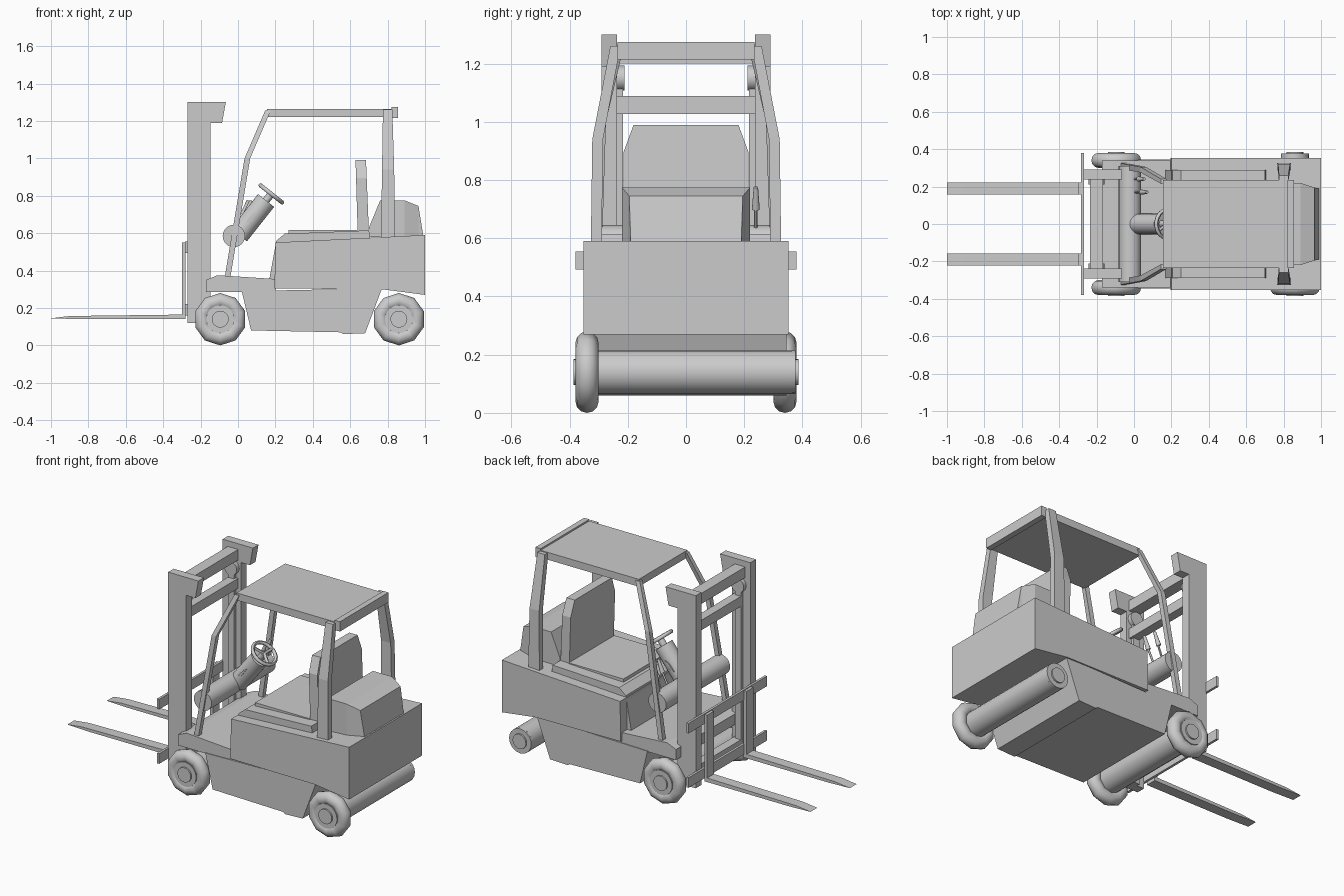
import bpy
import bmesh
import math
from mathutils import Vector, Matrix

default_cube = bpy.data.objects.get("Cube")
if default_cube:
    bpy.data.objects.remove(default_cube, do_unlink=True)

# One grey finish for the whole machine
grey = bpy.data.materials.new("plain_grey")
grey.use_nodes = True
grey.diffuse_color = (0.6, 0.6, 0.6, 1)
grey.node_tree.nodes["Principled BSDF"].inputs["Base Color"].default_value = grey.diffuse_color

SIDES = {"left": 1, "right": -1}


def finish(name, bm, smooth=False):
    """Turn a bmesh into a named object with the grey material."""
    bmesh.ops.recalc_face_normals(bm, faces=bm.faces)
    mesh = bpy.data.meshes.new(name)
    bm.to_mesh(mesh)
    bm.free()
    mesh.materials.append(grey)
    part = bpy.data.objects.new(name, mesh)
    bpy.context.collection.objects.link(part)
    if smooth:
        bpy.ops.object.select_all(action="DESELECT")
        part.select_set(True)
        bpy.context.view_layer.objects.active = part
        bpy.ops.object.shade_smooth_by_angle(angle=math.radians(45))
    return part


def loft(name, rings):
    """Skin a list of equal-length point rings and cap both ends."""
    bm = bmesh.new()
    loops = [[bm.verts.new(point) for point in ring] for ring in rings]
    for low, high in zip(loops, loops[1:]):
        for i in range(len(low)):
            j = (i + 1) % len(low)
            bm.faces.new((low[i], low[j], high[j], high[i]))
    bm.faces.new(loops[0])
    bm.faces.new(loops[-1])
    return finish(name, bm)


def side_profile(name, profile, y_start, y_end):
    """Extrude an x-z outline across the machine."""
    return loft(name, [[(x, y, z) for x, z in profile] for y in (y_start, y_end)])


def box(name, x, y, z):
    outline = [(x[0], z[0]), (x[1], z[0]), (x[1], z[1]), (x[0], z[1])]
    return side_profile(name, outline, *y)


def post(name, sections, side):
    """Skin rectangular sections given as x range, y range and height."""
    rings = []
    for (x0, x1), (y0, y1), z in sections:
        rings.append([(x0, side * y0, z), (x1, side * y0, z),
                      (x1, side * y1, z), (x0, side * y1, z)])
    return loft(name, rings)


def rod(name, start, end, radius, end_radius=None, segments=20):
    start, end = Vector(start), Vector(end)
    axis = end - start
    turn = axis.to_track_quat("Z", "Y").to_matrix().to_4x4()
    bm = bmesh.new()
    bmesh.ops.create_cone(bm, cap_ends=True, segments=segments, radius1=radius,
                          radius2=radius if end_radius is None else end_radius,
                          depth=axis.length,
                          matrix=Matrix.Translation((start + end) / 2) @ turn)
    return finish(name, bm, True)


def ring(name, center, axis, major, minor, major_count, minor_count=10):
    """Torus around the given axis."""
    turn = Vector(axis).to_track_quat("Z", "Y").to_matrix()
    bm = bmesh.new()
    grid = []
    for i in range(major_count):
        a = math.tau * (i + 0.5) / major_count
        row = []
        for j in range(minor_count):
            b = math.tau * j / minor_count
            reach = major + minor * math.cos(b)
            local = Vector((reach * math.cos(a), reach * math.sin(a), minor * math.sin(b)))
            row.append(bm.verts.new(Vector(center) + turn @ local))
        grid.append(row)
    for i in range(major_count):
        for j in range(minor_count):
            n, m = (i + 1) % major_count, (j + 1) % minor_count
            bm.faces.new((grid[i][j], grid[n][j], grid[n][m], grid[i][m]))
    return finish(name, bm, True)


# Chassis, body and hood
side_profile("front_chassis", [(-.17, .285), (-.17, .35), (-.11, .375), (.2, .355), (.2, .285)], -.34, .34)
side_profile("rear_body", [(.195, .305), (.2, .55), (1, .59), (1, .27), (.77, .3)], -.353, .353)
side_profile("under_tray", [(.02, .29), (.07, .08), (.55, .07), (.56, .06), (.68, .065), (.77, .305)], -.345, .345)
side_profile("hood", [(.165, .34), (.205, .56), (.25, .597), (.7, .615), (.72, .5), (.3, .34)], -.29, .29)
box("seat_cushion", (.27, .64), (-.22, .22), (.59, .618))

# Seat back with clipped top corners
back_outline = [(-.215, .6), (-.215, .895), (-.18, .99), (.18, .99), (.215, .895), (.215, .6)]
loft("seat_back", [[(x + lean * (z - .6), y, z) for y, z in back_outline]
                   for x, lean in ((.64, -.03), (.7, -.04))])

# Counterweight cover, narrowing to the rear
cover = []
for x, half, top in ((.7, .22, .63), (.76, .22, .775), (.89, .22, .775), (.965, .195, .745), (.99, .19, .59)):
    base = min(.58, top - .01)
    cover.append([(x, -half, base), (x, half, base), (x, half, top), (x, -half, top)])
loft("rear_cover", cover)

# Axles, tyres and hubs; the rear left axle end is bare
for place, x in (("front", -.095), ("rear", .86)):
    rod(place + "_axle", (x, -.365, .14), (x, .365, .14), .075, segments=24)
    for label, side in SIDES.items():
        tag = place + "_" + label
        rod(tag + "_hub", (x, side * .36, .14), (x, side * .377, .14), .075)
        rod(tag + "_hub_cap", (x, side * .37, .14), (x, side * .386, .14), .045)
        if tag != "rear_left":
            ring(tag + "_tyre", (x, side * .34, .14), (0, 1, 0), .1, .04, 10, 12)

# Overhead guard
box("roof", (.155, .825), (-.235, .235), (1.22, 1.265))
box("roof_rear_bar", (.82, .855), (-.235, .235), (1.215, 1.275))
for label, side in SIDES.items():
    post(label + "_front_pillar", [((-.07, -.04), (.295, .325), .37),
                                   ((.035, .065), (.275, .305), 1),
                                   ((.145, .175), (.215, .24), 1.255)], side)
    post(label + "_rear_pillar", [((.765, .84), (.29, .327), .57),
                                  ((.77, .835), (.285, .322), .94),
                                  ((.775, .825), (.225, .26), 1.26)], side)

# Mast columns, inner rails, chain wheels
mast = [(-.27, .12), (-.27, 1.3), (-.065, 1.3), (-.085, 1.19), (-.147, 1.19), (-.147, .12)]
for label, side in SIDES.items():
    side_profile(label + "_mast", mast, side * .237, side * .291)
    box(label + "_inner_rail", (-.22, -.18), (side * .217, side * .24), (.12, 1.13))
    rod(label + "_chain_wheel", (-.2, side * .212, 1.15), (-.2, side * .24, 1.15), .043)
    # Forks and their upright shanks
    fork = [(-1, .145), (-.9, .157), (-.28, .165), (-.28, .14), (-.85, .14)]
    side_profile(label + "_fork", fork, side * .158, side * .223)
    box(label + "_fork_shank", (-.3, -.28), (side * .158, side * .223), (.14, .55))

for name, x, z in (("top", (-.235, -.165), (1.2, 1.265)), ("middle", (-.22, -.165), (1.027, 1.088)),
                   ("lower", (-.22, -.165), (.15, .21))):
    box(name + "_mast_bar", x, (-.24, .24), z)
for name, z in (("upper", (.493, .555)), ("lower", (.16, .222))):
    box(name + "_carriage_bar", (-.283, -.268), (-.38, .38), z)

# Dashboard tube and steering column
tilt = Vector((.62, 0, .785)).normalized()
wheel_center = Vector((.178, 0, .81))
rod("dashboard_tube", (-.022, -.31, .585), (-.022, .31, .585), .06, segments=24)
rod("steering_column", wheel_center - tilt * .28, wheel_center - tilt * .045, .055)
rod("steering_shaft", wheel_center - tilt * .05, wheel_center, .02)
ring("steering_wheel", wheel_center, tilt, .075, .011, 20, 8)
across = Vector((0, 1, 0))
upward = tilt.cross(across)
for i in range(3):
    angle = math.tau * i / 3
    tip = wheel_center + (across * math.cos(angle) + upward * math.sin(angle)) * .075
    rod("steering_spoke_%d" % (i + 1), wheel_center, tip, .009, segments=8)
side_profile("column_switch_box", [(.04, .66), (.075, .7), (.1, .715), (.065, .665)], -.06, .06)

# Control levers with tapered knobs
for name, y, x in (("outer", .24, .045), ("inner", .17, .06)):
    rod(name + "_lever", (-.01, y, .6), (x, y, .74), .006, segments=8)
    rod(name + "_lever_knob", (x - .02, y, .7), (x + .01, y, .775), .014, .008, segments=10)
